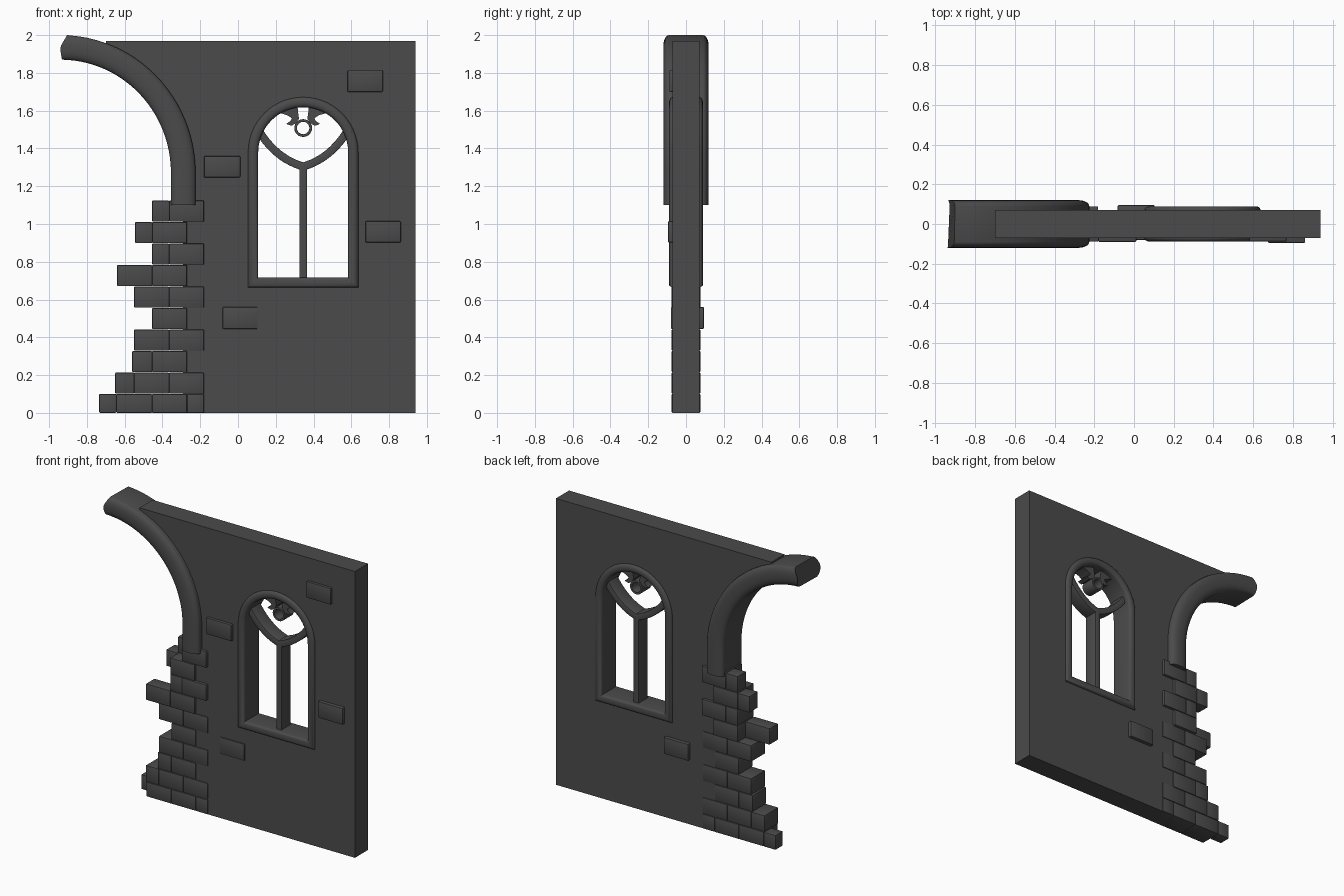
import bpy, bmesh
from math import sin, cos, pi, radians
from mathutils import Vector

if "Cube" in bpy.data.objects:
    bpy.data.objects.remove(bpy.data.objects["Cube"])

# Dark stone colour shared by all parts
stone = bpy.data.materials.new("dark_stone")
stone.diffuse_color = (0.07, 0.07, 0.07, 1)
stone.use_nodes = True
stone.node_tree.nodes["Principled BSDF"].inputs["Base Color"].default_value = stone.diffuse_color


def shade(ob):
    ob.data.materials.clear()
    ob.data.materials.append(stone)
    bpy.ops.object.select_all(action='DESELECT')
    ob.select_set(True)
    bpy.context.view_layer.objects.active = ob
    bpy.ops.object.shade_smooth_by_angle(angle=radians(35))
    return ob


def finish(bm, name):
    bmesh.ops.recalc_face_normals(bm, faces=bm.faces)
    me = bpy.data.meshes.new(name)
    bm.to_mesh(me)
    bm.free()
    ob = bpy.data.objects.new(name, me)
    bpy.context.collection.objects.link(ob)
    return shade(ob)


def rounded(w, d, rw, rd, n=5):
    """Rounded rectangle section: half sizes w, d and corner radii rw, rd."""
    pts = []
    for q, (sx, sy) in enumerate([(1, 1), (-1, 1), (-1, -1), (1, -1)]):
        for i in range(n + 1):
            a = (q + i / n) * pi / 2
            pts.append((sx * (w - rw) + rw * cos(a), sy * (d - rd) + rd * sin(a)))
    return pts


def sweep(name, path, section, closed=False):
    """Sweep a section along an x-z path with mitred corners."""
    bm = bmesh.new()
    p = [Vector(q) for q in path]
    n, m, rings = len(p), len(section), []
    for i in range(n):
        a = (p[i] - p[i - 1]).normalized() if closed or i > 0 else None
        b = (p[(i + 1) % n] - p[i]).normalized() if closed or i < n - 1 else None
        a, b = a or b, b or a
        t = (a + b).normalized()
        s = 1 / max(t.dot(a), 0.3)
        rings.append([bm.verts.new((p[i].x - t.y * u * s, y, p[i].y + t.x * u * s))
                      for u, y in section])
    for i in range(n if closed else n - 1):
        r0, r1 = rings[i], rings[(i + 1) % n]
        for j in range(m):
            k = (j + 1) % m
            bm.faces.new((r0[j], r0[k], r1[k], r1[j]))
    if not closed:
        bm.faces.new(rings[0])
        bm.faces.new(rings[-1])
    return finish(bm, name)


def plate(name, loops, half):
    """Flat plate from outline and hole loops in x-z, thickened along y."""
    cu = bpy.data.curves.new(name, 'CURVE')
    cu.dimensions, cu.fill_mode, cu.extrude = '2D', 'BOTH', half
    for loop in loops:
        sp = cu.splines.new('POLY')
        sp.points.add(len(loop) - 1)
        for pt, (x, z) in zip(sp.points, loop):
            pt.co = (x, z, 0, 1)
        sp.use_cyclic_u = True
    ob = bpy.data.objects.new(name, cu)
    ob.rotation_euler.x = pi / 2
    bpy.context.collection.objects.link(ob)
    bpy.ops.object.select_all(action='DESELECT')
    ob.select_set(True)
    bpy.context.view_layer.objects.active = ob
    bpy.ops.object.convert(target='MESH')
    return shade(bpy.context.object)


def bricks(name, boxes):
    """Boxes given as x0, x1, z0, z1, y0, y1 with worn edges."""
    bm = bmesh.new()
    for x0, x1, z0, z1, y0, y1 in boxes:
        vs = bmesh.ops.create_cube(bm, size=1)['verts']
        for v in vs:
            v.co = ((x0 + x1) / 2 + v.co.x * (x1 - x0),
                    (y0 + y1) / 2 + v.co.y * (y1 - y0),
                    (z0 + z1) / 2 + v.co.z * (z1 - z0))
    bmesh.ops.bevel(bm, geom=bm.edges[:], offset=0.005, segments=2, profile=0.5, affect='EDGES')
    return finish(bm, name)


CX, SPRING = 0.345, 1.38


def window_loop(r, bottom, n=28):
    arc = [(CX + r * cos(pi * i / n), SPRING + r * sin(pi * i / n)) for i in range(n + 1)]
    return [(CX - r, bottom), (CX + r, bottom)] + arc


# Broken half arch with a worn, slanted end
arch = [(-0.29, 1.10)] + [(-0.94 + 0.65 * cos(pi / 2 * i / 24), 1.27 + 0.665 * sin(pi / 2 * i / 24))
                          for i in range(25)]
broken = sweep("broken_arch", arch, rounded(0.065, 0.12, 0.055, 0.03))
for v in broken.data.vertices:
    if v.co.x < -0.925:
        v.co.x += 0.55 * max(0, v.co.z - 1.94) + 0.2 * max(0, 1.92 - v.co.z) + 0.05 * max(0, v.co.y)

# Wall panel with window hole
outline = [(-0.29, 0), (0.94, 0), (0.94, 1.97), (-0.70, 1.97)]
outline += [p for p in reversed(arch) if p[0] > -0.70]
plate("wall", [outline, window_loop(0.265, 0.69)], 0.071)

# Toothed brick column; some outermost bricks are only half deep
rows = [(-0.735, -0.645, -0.455, -0.27, -0.18), (-0.65, -0.55, -0.365, -0.18),
        (-0.56, -0.455, -0.27), (-0.55, -0.365, -0.18), (-0.455, -0.27),
        (-0.55, -0.365, -0.18), (-0.64, -0.455, -0.27), (-0.455, -0.365, -0.18),
        (-0.545, -0.455, -0.27), (-0.455, -0.365, -0.18)]
back_half, front_half = (0, 8, 9), (6,)
boxes = []
for r, xs in enumerate(rows):
    z0, z1 = max(0, r * 0.1138 - 0.012), r * 0.1138 + 0.1
    d = 0.076 if r < 6 else 0.089
    for i, (a, b) in enumerate(zip(xs, xs[1:])):
        y0 = -0.005 if i == 0 and r in back_half else -d
        y1 = 0.005 if i == 0 and r in front_half else d
        boxes.append((a, b, z0, z1, y0, y1))
bricks("brick_column", boxes)

# Single bricks standing out of the plaster
bricks("loose_bricks", [(-0.18, 0.012, 1.247, 1.36, -0.09, 0.05),
                        (0.675, 0.862, 0.902, 1.015, -0.095, 0.05),
                        (0.58, 0.767, 1.70, 1.813, -0.088, 0.05),
                        (-0.082, 0.104, 0.445, 0.56, -0.08, 0.095)])

# Window frame, mullion and curved tracery
sweep("window_frame", window_loop(0.265, 0.69), rounded(0.027, 0.089, 0.024, 0.02), True)
sweep("mullion", [(CX, 0.70), (CX, 1.31)], rounded(0.02, 0.05, 0.003, 0.003, 2))
for side, s in (("left", -1), ("right", 1)):
    a, b, c = Vector((0.245, 1.51)), Vector((0.15, 1.345)), Vector((-0.005, 1.303))
    bar = []
    for i in range(13):
        t = i / 12
        q = a * (1 - t) ** 2 + b * 2 * t * (1 - t) + c * t * t
        bar.append((CX + s * q.x, q.y))
    sweep("tracery_" + side, bar, rounded(0.021, 0.05, 0.003, 0.003, 2))

    # Broken cusps hanging from the window head
    cusp = [(0.13, 1.59), (0.08, 1.62), (0.03, 1.63), (0.027, 1.59), (0.022, 1.558),
            (0.036, 1.535), (0.062, 1.52), (0.09, 1.53), (0.067, 1.545), (0.06, 1.56), (0.082, 1.575)]
    plate("cusp_" + side, [[(CX + s * x, z) for x, z in cusp]], 0.045)

# Ring below the cusps
ring = [(CX + 0.04 * cos(2 * pi * i / 24), 1.508 + 0.04 * sin(2 * pi * i / 24)) for i in range(24)]
sweep("tracery_ring", ring, rounded(0.007, 0.05, 0.002, 0.002, 2), True)
